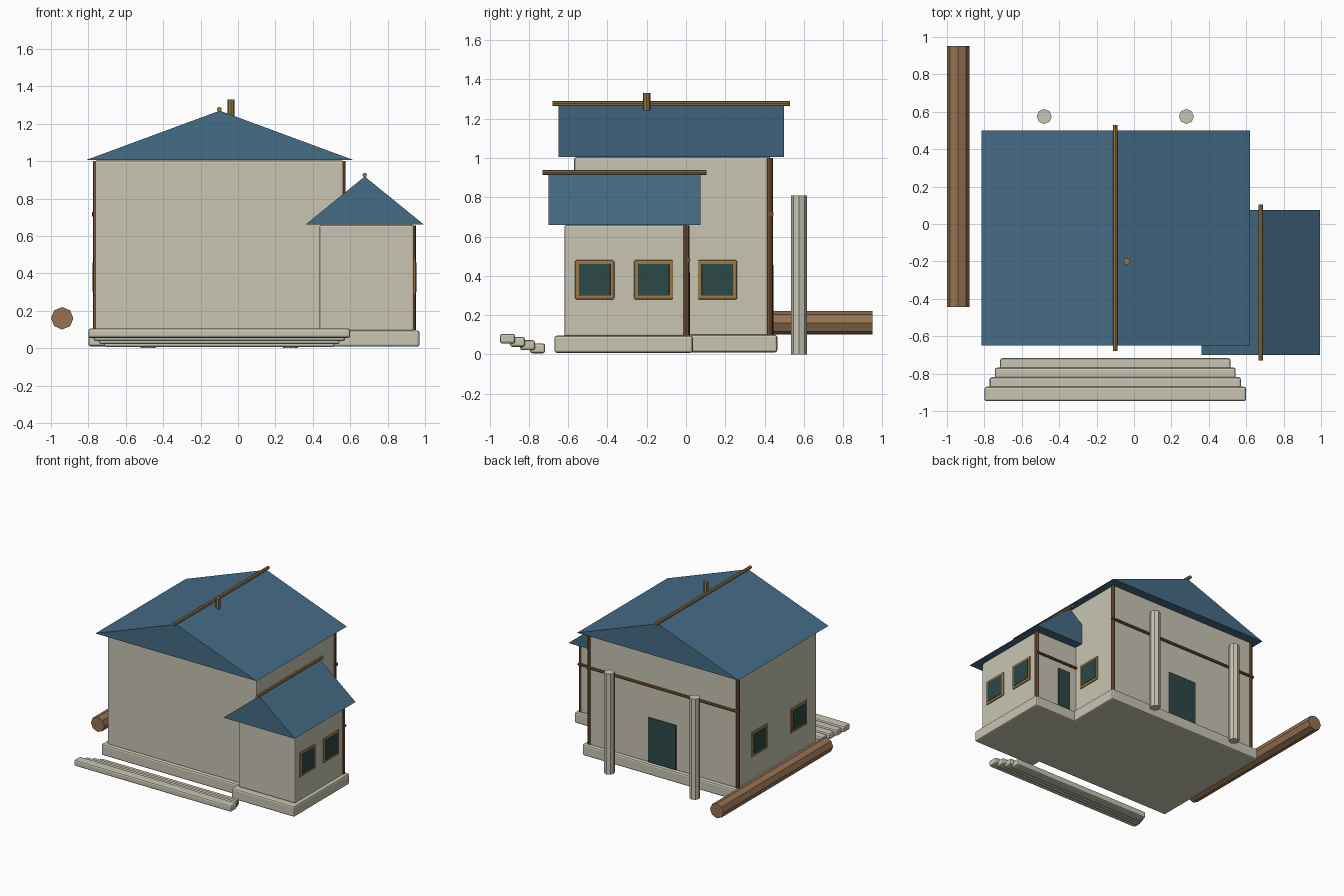
import bpy
import bmesh
from math import pi
from mathutils import Matrix

cube = bpy.data.objects.get("Cube")
if cube:
    bpy.data.objects.remove(cube, do_unlink=True)


def material(name, rgb):
    mat = bpy.data.materials.new(name)
    mat.use_nodes = True
    mat.diffuse_color = (*rgb, 1)
    mat.node_tree.nodes["Principled BSDF"].inputs["Base Color"].default_value = (*rgb, 1)
    return mat


CREAM = material("cream plaster", (0.58, 0.56, 0.45))
BLUE = material("slate blue", (0.06, 0.15, 0.24))
LOG = material("log brown", (0.30, 0.17, 0.085))
TIMBER = material("dark timber", (0.17, 0.085, 0.036))
GOLD = material("golden wood", (0.32, 0.19, 0.065))
TEAL = material("dark teal", (0.025, 0.065, 0.063))


def add_object(name, bm, mat, bevel=0):
    bmesh.ops.recalc_face_normals(bm, faces=bm.faces)
    mesh = bpy.data.meshes.new(name)
    bm.to_mesh(mesh)
    bm.free()
    mesh.materials.append(mat)
    obj = bpy.data.objects.new(name, mesh)
    bpy.context.collection.objects.link(obj)
    if bevel:
        mod = obj.modifiers.new("Bevel", 'BEVEL')
        mod.width = bevel
        mod.segments = 2
    return obj


def box(name, x, y, z, mat, bevel=0.012):
    """Box from (low, high) ranges along each axis."""
    bm = bmesh.new()
    bmesh.ops.create_cube(bm, size=1)
    for v in bm.verts:
        v.co = [(lo + hi) / 2 + c * (hi - lo) for c, (lo, hi) in zip(v.co, (x, y, z))]
    return add_object(name, bm, mat, bevel)


def pole(name, center, length, radius, axis, mat):
    """Eight-sided pole along the given axis."""
    bm = bmesh.new()
    turn = {'x': Matrix.Rotation(pi / 2, 4, 'Y'),
            'y': Matrix.Rotation(pi / 2, 4, 'X'),
            'z': Matrix.Identity(4)}[axis]
    bmesh.ops.create_cone(bm, cap_ends=True, segments=8, radius1=radius, radius2=radius,
                          depth=length, matrix=Matrix.Translation(center) @ turn)
    return add_object(name, bm, mat)


def gable_roof(name, x, y, z, mat):
    """Closed triangular prism with its ridge along y."""
    bm = bmesh.new()
    ends = []
    for yy in y:
        ends.append([bm.verts.new(p) for p in
                     ((x[0], yy, z[0]), (x[1], yy, z[0]), (sum(x) / 2, yy, z[1]))])
    a, b = ends
    bm.faces.new(a)
    bm.faces.new(b)
    for i in range(3):
        j = (i + 1) % 3
        bm.faces.new((a[i], a[j], b[j], b[i]))
    return add_object(name, bm, mat)


def window(name, wall, side, y, z=0.38):
    """Framed window on a wall that faces along x; side is the outward sign."""
    def layer(part, half, depth, mat, bevel):
        xs = sorted((wall - side * 0.01, wall + side * depth))
        box(name + part, xs, (y - half, y + half), (z - half, z + half), mat, bevel)
    layer("_frame", 0.1, 0.008, GOLD, 0.007)
    layer("_pane", 0.08, 0.012, TEAL, 0.003)


# Foundations and walls
box("main_base", (-0.8, 0.6), (-0.6, 0.465), (0.01, 0.1), CREAM)
box("wing_base", (0.41, 0.97), (-0.67, 0.035), (0.008, 0.095), CREAM)
box("main_walls", (-0.765, 0.565), (-0.57, 0.435), (0.09, 1.005), CREAM)
box("wing_walls", (0.435, 0.942), (-0.62, 0.01), (0.09, 0.66), CREAM)

# Roofs, ridge poles and chimney
gable_roof("main_roof", (-0.815, 0.62), (-0.65, 0.5), (1.005, 1.27), BLUE)
gable_roof("wing_roof", (0.36, 0.995), (-0.7, 0.075), (0.66, 0.918), BLUE)
pole("main_ridge_pole", (-0.1, -0.075, 1.277), 1.21, 0.013, 'y', GOLD)
pole("wing_ridge_pole", (0.678, -0.313, 0.926), 0.835, 0.012, 'y', GOLD)
pole("chimney", (-0.038, -0.2, 1.28), 0.1, 0.018, 'z', GOLD)

# Timber framing at the back
pole("corner_post_left", (0.56, 0.427, 0.55), 0.9, 0.016, 'z', TIMBER)
pole("corner_post_right", (-0.76, 0.427, 0.55), 0.9, 0.016, 'z', TIMBER)
pole("wing_post", (0.935, 0.001, 0.377), 0.56, 0.016, 'z', TIMBER)
pole("main_beam", (-0.1, 0.435, 0.715), 1.36, 0.012, 'x', TIMBER)
pole("wing_beam", (0.75, 0.012, 0.48), 0.4, 0.011, 'x', TIMBER)

# Doors at the back
box("main_door", (-0.22, 0.03), (0.42, 0.445), (0.1, 0.46), TEAL, 0.006)
box("wing_door", (0.63, 0.74), (0, 0.02), (0.1, 0.42), TEAL, 0.006)

# Windows
window("wing_window_front", 0.942, 1, -0.465)
window("wing_window_back", 0.942, 1, -0.165)
window("main_window_left", 0.565, 1, 0.16)
window("main_window_right_back", -0.765, -1, 0.16)
window("main_window_right_front", -0.765, -1, -0.34)

# Front steps, each one lower and narrower towards the house
for i in range(4):
    half = 0.7 - 0.028 * i
    front = -0.947 + 0.051 * i
    top = 0.105 - 0.0165 * i
    box(f"step_{i + 1}", (-0.1 - half, -0.1 + half), (front, front + 0.077),
        (top - 0.05, top), CREAM)

# Free-standing columns and the log
for side, x in (("left", 0.28), ("right", -0.48)):
    pole(f"column_{side}", (x, 0.575, 0.405), 0.81, 0.04, 'z', CREAM)
pole("log", (-0.94, 0.253, 0.16), 1.395, 0.06, 'y', LOG)
